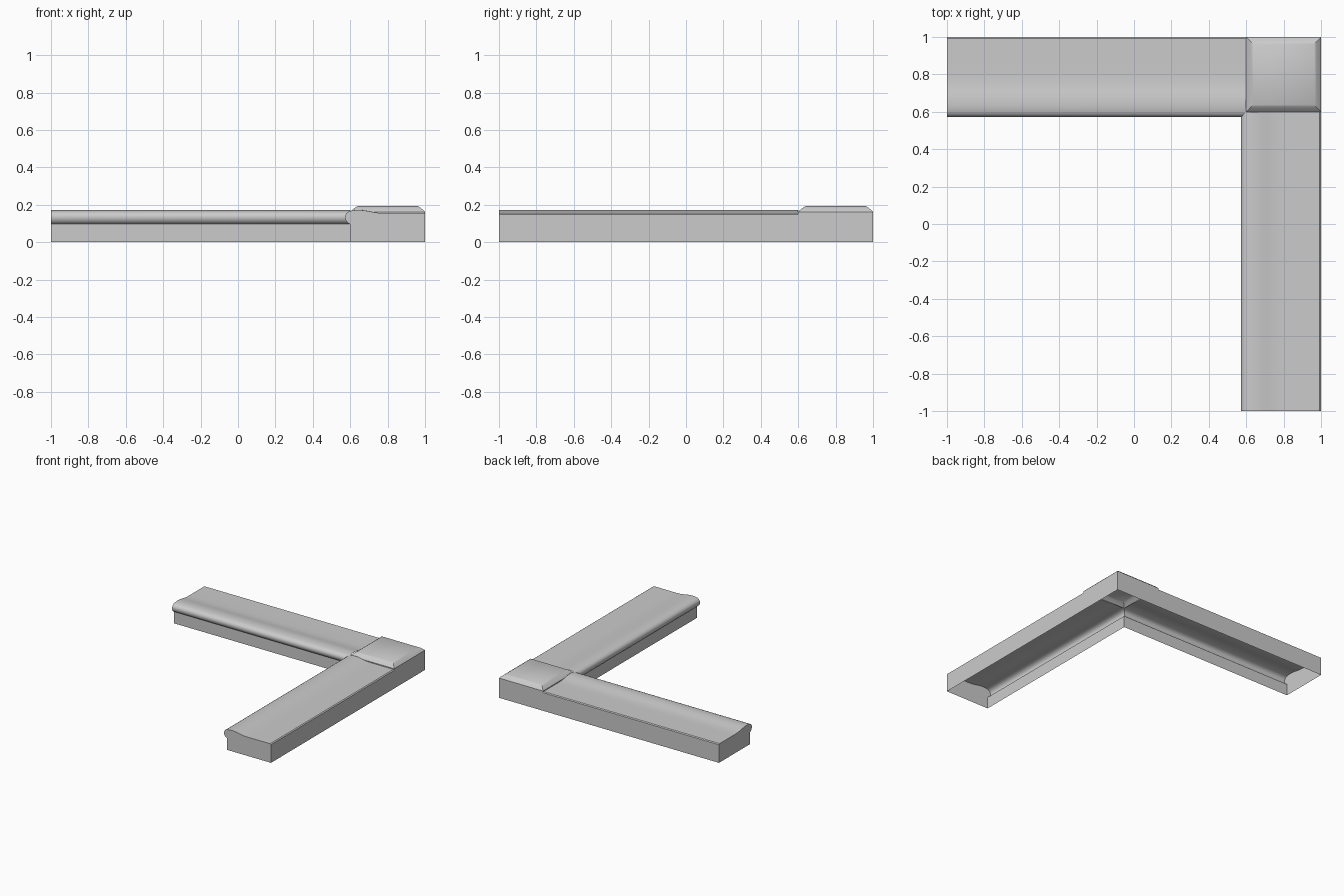
import bpy, bmesh, math

if "Cube" in bpy.data.objects:
    bpy.data.objects.remove(bpy.data.objects["Cube"])

# Moulding cross-section: (distance in from outer edge, height), open underneath
TOP = [(0, .149), (.008, .155), (.12, .155), (.2, .1545), (.245, .156), (.28, .161),
       (.31, .167), (.34, .171), (.37, .171), (.4, .167)]
NOSE = [(.414, .16), (.423, .15), (.427, .138), (.426, .124), (.42, .111), (.411, .102), (.4, .096)]
PROFILE = [(0, 0)] + TOP + NOSE + [(.4, 0)]


def finish(name, bm):
    bmesh.ops.remove_doubles(bm, verts=bm.verts, dist=1e-5)
    bmesh.ops.recalc_face_normals(bm, faces=bm.faces)
    me = bpy.data.meshes.new(name)
    bm.to_mesh(me)
    bm.free()
    ob = bpy.data.objects.new(name, me)
    bpy.context.collection.objects.link(ob)
    bpy.ops.object.select_all(action='DESELECT')
    ob.select_set(True)
    bpy.context.view_layer.objects.active = ob
    bpy.ops.object.shade_smooth_by_angle(angle=math.radians(35))


# Moulding arm: straight run, nose mitred at the inner corner, capped at the far end
def arm(name, swap):
    bm = bmesh.new()

    def vert(along, across, z):
        return bm.verts.new((across, along, z) if swap else (along, across, z))
    far = [vert(-1, 1 - u, z) for u, z in PROFILE]
    near = [vert(min(.6, 1 - u), 1 - u, z) for u, z in PROFILE]
    for i in range(len(PROFILE) - 1):
        bm.faces.new((far[i], far[i + 1], near[i + 1], near[i]))
    bm.faces.new(far)
    finish(name, bm)


arm("back_arm", False)
arm("right_arm", True)

# Raised corner block: outer walls, eased rim and flat top
bm = bmesh.new()
RIM = [(0, .162), (.012, .174), (.026, .185), (.038, .192)]


def ring(d, z):
    a, b = .6 + d, 1 - d
    return [bm.verts.new(p) for p in ((a, a, z), (b, a, z), (b, b, z), (a, b, z))]


rings = [ring(d, z) for d, z in RIM]
for lo, hi in zip(rings, rings[1:]):
    for k in range(4):
        j = (k + 1) % 4
        bm.faces.new((lo[k], lo[j], hi[j], hi[k]))
bm.faces.new(rings[-1])
base = ring(0, 0)
for k in (1, 2):
    bm.faces.new((base[k], base[k + 1], rings[0][k + 1], rings[0][k]))

# Small step faces between the block rim and each arm
for swap in (False, True):
    for (u0, z0), (u1, z1) in zip(TOP, TOP[1:]):
        pts = [(u0, z0), (u1, z1), (u1, max(.162, z1 + .0005)), (u0, .162 if z0 < .162 else z0 + .0005)]
        bm.faces.new([bm.verts.new((1 - u, .6, z) if swap else (.6, 1 - u, z)) for u, z in pts])
finish("corner_block", bm)
